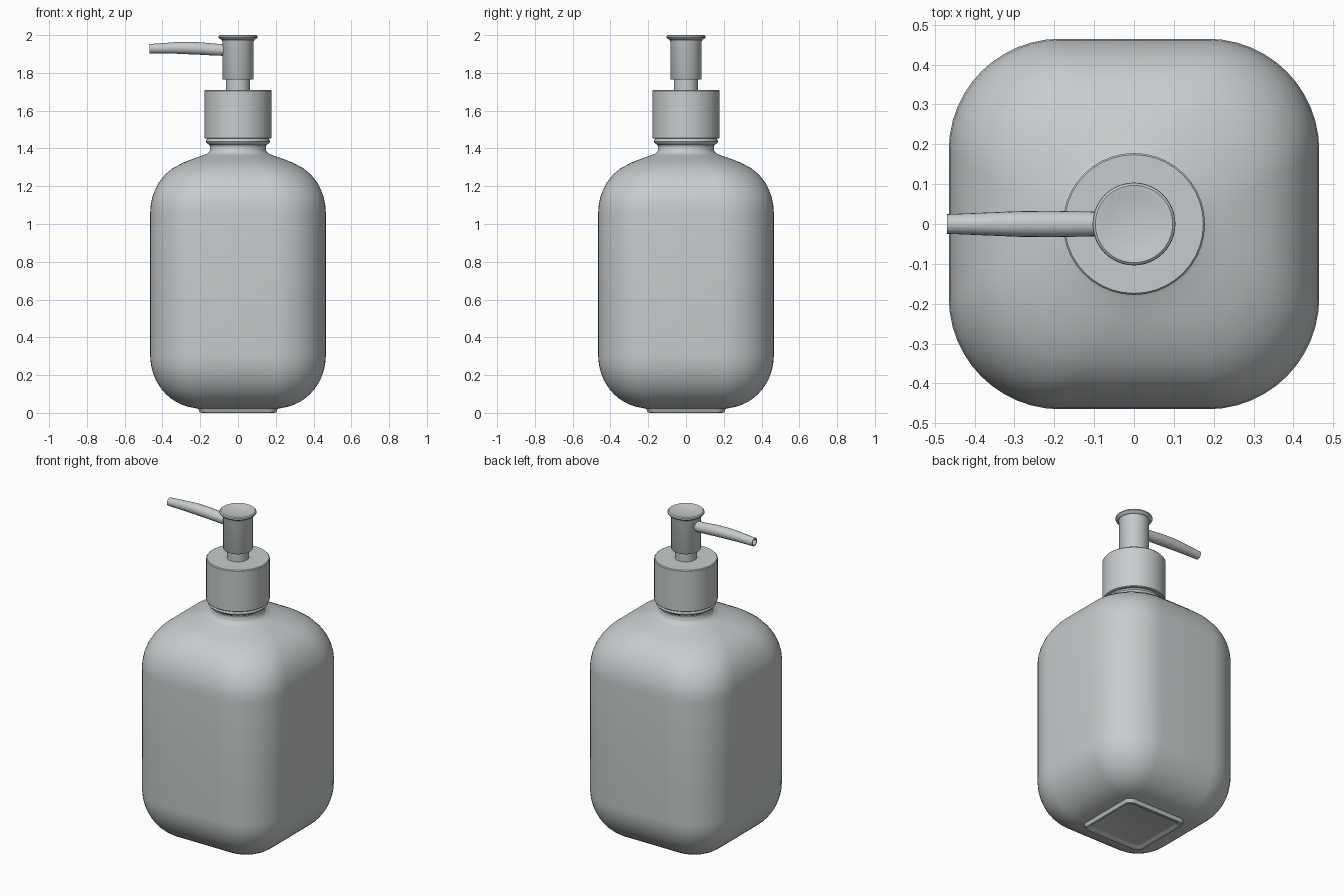
import bpy, bmesh, math
from mathutils import Vector

if "Cube" in bpy.data.objects:
    bpy.data.objects.remove(bpy.data.objects["Cube"])

grey = bpy.data.materials.new("satin_grey")
grey.diffuse_color = (0.57, 0.60, 0.61, 1)
grey.use_nodes = True
grey.node_tree.nodes["Principled BSDF"].inputs["Base Color"].default_value = grey.diffuse_color


def loft(name, rings, angle=35):
    """Skin a list of vertex rings and cap both ends."""
    bm = bmesh.new()
    loops = [[bm.verts.new(p) for p in ring] for ring in rings]
    n = len(loops[0])
    for a, b in zip(loops, loops[1:]):
        for i in range(n):
            j = (i + 1) % n
            bm.faces.new((a[i], a[j], b[j], b[i]))
    bm.faces.new(loops[0][::-1])
    bm.faces.new(loops[-1])
    bmesh.ops.recalc_face_normals(bm, faces=bm.faces)
    me = bpy.data.meshes.new(name)
    bm.to_mesh(me)
    bm.free()
    me.materials.append(grey)
    ob = bpy.data.objects.new(name, me)
    bpy.context.collection.objects.link(ob)
    bpy.ops.object.select_all(action='DESELECT')
    ob.select_set(True)
    bpy.context.view_layer.objects.active = ob
    bpy.ops.object.shade_smooth_by_angle(angle=math.radians(angle))
    return ob


def rounded_square(w, r, z, seg=12):
    """Rounded square ring: half width w, corner radius r."""
    pts = []
    for q in range(4):
        a0 = q * math.pi / 2
        cx = (w - r) * (1 if q in (0, 3) else -1)
        cy = (w - r) * (1 if q in (0, 1) else -1)
        for k in range(seg + 1):
            a = a0 + k / seg * math.pi / 2
            pts.append((cx + r * math.cos(a), cy + r * math.sin(a), z))
    return pts


def lathe(name, profile, n=40):
    rings = [[(r * math.cos(2 * math.pi * i / n), r * math.sin(2 * math.pi * i / n), z)
              for i in range(n)] for r, z in profile]
    return loft(name, rings)


# Bottle body: recessed foot, rounded base, straight walls, shoulders
W, R, H = 0.465, 0.28, 0.28
rings = [rounded_square(w, r, z) for w, r, z in (
    (0.165, 0.02, 0.012), (0.18, 0.03, 0.008), (0.19, 0.035, 0.0), (0.202, 0.04, 0.002),
    (0.206, 0.042, 0.012), (0.211, 0.045, 0.022))]
for k in range(13):
    t = math.radians(7 + 83 * k / 12)
    w = W - 0.26 + 0.26 * math.sin(t)
    rings.append(rounded_square(w, max(0.05, R - (W - w)), 0.025 + H * (1 - math.cos(t))))
for w, r, z in ((0.465, 0.28, 0.69), (0.465, 0.28, 1.06), (0.462, 0.28, 1.10), (0.454, 0.277, 1.14),
                (0.440, 0.272, 1.18), (0.419, 0.265, 1.22), (0.388, 0.255, 1.26),
                (0.346, 0.24, 1.295), (0.29, 0.22, 1.325), (0.23, 0.195, 1.348),
                (0.185, 0.175, 1.363), (0.16, 0.158, 1.374), (0.149, 0.149, 1.387),
                (0.148, 0.148, 1.41)):
    rings.append(rounded_square(w, r - 0.0005, z))
loft("bottle_body", rings, 50)

# Neck bead below the collar
lathe("neck_ring", [(0.14, 1.40), (0.148, 1.405), (0.151, 1.418), (0.166, 1.428),
                    (0.170, 1.436), (0.166, 1.446), (0.155, 1.458)])

# Screw collar
lathe("collar", [(0.155, 1.452), (0.174, 1.452), (0.178, 1.456), (0.178, 1.705),
                 (0.174, 1.71), (0.06, 1.71)])

# Pump stem and head with flared, slightly dished top
lathe("pump_stem", [(0.063, 1.70), (0.063, 1.775)])
lathe("pump_head", [(0.06, 1.765), (0.081, 1.765), (0.083, 1.768), (0.083, 1.965),
                    (0.087, 1.975), (0.100, 1.982), (0.104, 1.988), (0.103, 1.995),
                    (0.097, 2.0), (0.088, 1.999), (0.07, 1.995), (0.04, 1.991), (0.01, 1.99)])

# Spout: tapered, gently bent tube with a hollow tip
n = 20
spout = ((-0.06, 1.921, 0.031), (-0.12, 1.923, 0.0315), (-0.2, 1.929, 0.033),
         (-0.28, 1.932, 0.0325), (-0.34, 1.932, 0.030), (-0.41, 1.930, 0.027),
         (-0.469, 1.928, 0.0245), (-0.469, 1.928, 0.018), (-0.43, 1.929, 0.018))
loft("spout", [[(x, r * math.cos(2 * math.pi * i / n), z + r * math.sin(2 * math.pi * i / n))
                for i in range(n)] for x, z, r in spout])
